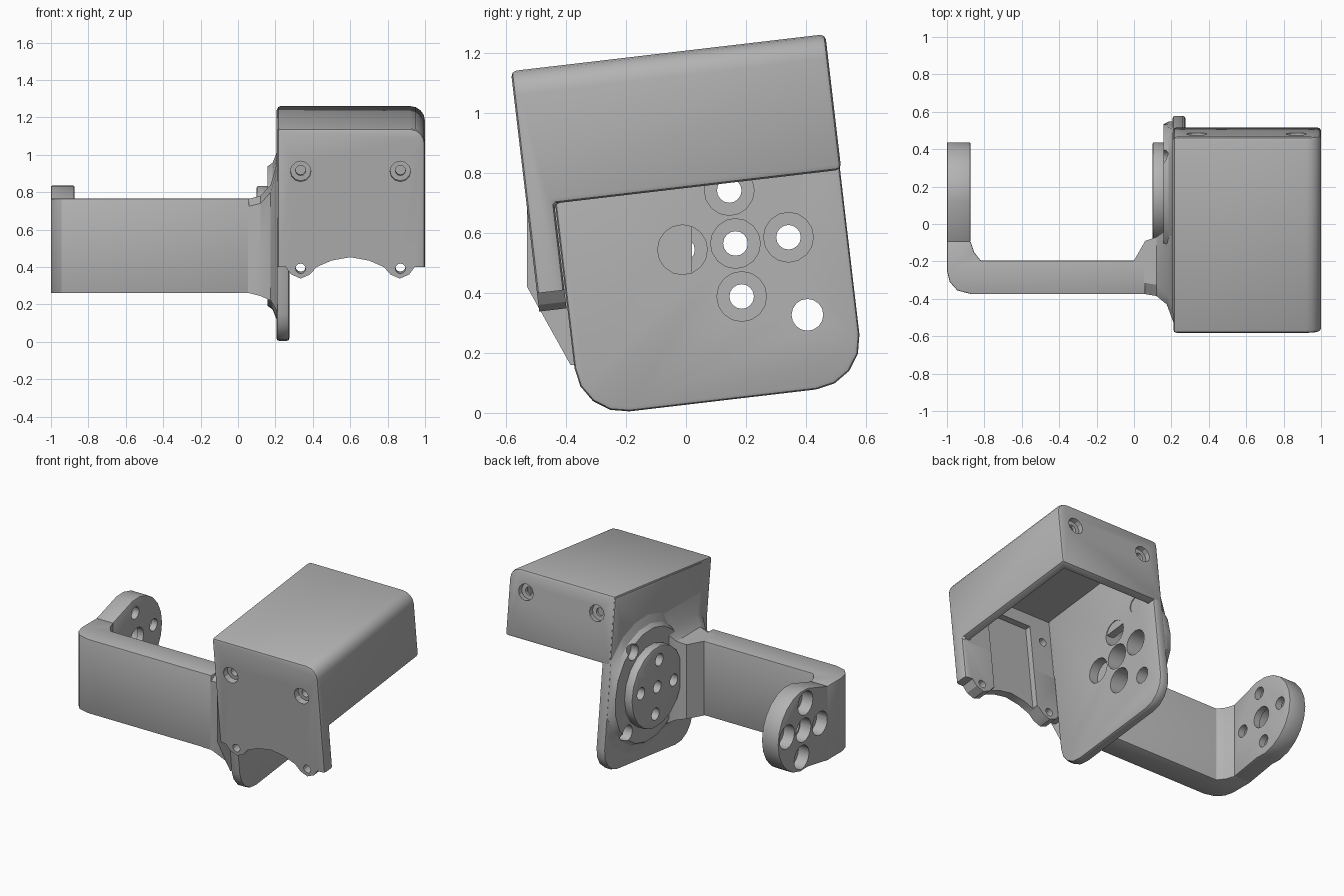
import bpy, bmesh
from math import radians, sin, cos
from mathutils import Matrix, Vector

cube = bpy.data.objects.get("Cube")
if cube:
    bpy.data.objects.remove(cube, do_unlink=True)

TILT = Matrix.Rotation(radians(6.7), 4, 'X')
HUB = Vector((0.165, 0.565))          # hub axis, as y and z

grey = bpy.data.materials.new("plain grey")
grey.use_nodes = True
grey.diffuse_color = (0.45, 0.45, 0.45, 1)
grey.node_tree.nodes["Principled BSDF"].inputs["Base Color"].default_value = (0.45, 0.45, 0.45, 1)


def place(axis, h, p):
    return {'x': (h, p[0], p[1]), 'y': (p[0], h, p[1]), 'z': (p[0], p[1], h)}[axis]


def loft(name, rings, tilt=False):
    """Skin a list of equal rings and cap the ends."""
    bm = bmesh.new()
    loops = [[bm.verts.new(p) for p in ring] for ring in rings]
    n = len(loops[0])
    for a, b in zip(loops, loops[1:]):
        for i in range(n):
            j = (i + 1) % n
            bm.faces.new((a[i], a[j], b[j], b[i]))
    bm.faces.new(loops[0][::-1])
    bm.faces.new(loops[-1])
    bmesh.ops.recalc_face_normals(bm, faces=bm.faces)
    if tilt:
        bm.transform(TILT)
    mesh = bpy.data.meshes.new(name)
    bm.to_mesh(mesh)
    bm.free()
    mesh.materials.append(grey)
    obj = bpy.data.objects.new(name, mesh)
    bpy.context.collection.objects.link(obj)
    return obj


def prism(name, pts, axis, a, b, tilt=False):
    return loft(name, [[place(axis, h, p) for p in pts] for h in (a, b)], tilt)


def box(name, x, y, z, tilt=False):
    pts = [(y[0], z[0]), (y[1], z[0]), (y[1], z[1]), (y[0], z[1])]
    return prism(name, pts, 'x', x[0], x[1], tilt)


def arc(c, r, start, end, n):
    angles = [radians(start + (end - start) * i / n) for i in range(n + 1)]
    return [(c[0] + r * cos(t), c[1] + r * sin(t)) for t in angles]


def circle(c, r, n=16):
    return arc(c, r, 0, 360, n)[:-1]


def finish(obj, bevel=0, cutters=()):
    """Bevel, cut and bake the shape, then smooth it with sharp edges kept."""
    if bevel:
        m = obj.modifiers.new("bevel", 'BEVEL')
        m.width, m.segments, m.limit_method = bevel, 2, 'ANGLE'
        m.angle_limit = radians(40)
    for c in cutters:
        m = obj.modifiers.new("cut", 'BOOLEAN')
        m.operation, m.solver, m.object = 'DIFFERENCE', 'EXACT', c
        c.hide_render = True
    bpy.context.view_layer.update()
    graph = bpy.context.evaluated_depsgraph_get()
    baked = bpy.data.meshes.new_from_object(obj.evaluated_get(graph))
    obj.modifiers.clear()
    obj.data = baked
    baked.shade_smooth()
    baked.set_sharp_from_angle(angle=radians(28))


# Housing: L-shaped side profile, hollowed from below
outline = [(-.447, .3), (-.447, 1.2), (.609, 1.2), (.609, .745), (-.355, .745), (-.355, .3)]
housing = prism("housing", outline, 'x', .21, 1.0, True)
bm = bmesh.new()
bm.from_mesh(housing.data)
bm.transform(TILT.inverted())
corner = [e for e in bm.edges if all(v.co.x > .99 and v.co.z > 1.19 for v in e.verts)]
bmesh.ops.bevel(bm, geom=corner, offset=.08, segments=4, profile=.5, affect='EDGES')
bm.transform(TILT)
bm.to_mesh(housing.data)
bm.free()

# Scalloped lower edge of the front wall
half = [(.21, .455), (.255, .455), (.285, .415), (.335, .393), (.385, .415), (.42, .455), (.5, .49), (.6, .508)]
edge = half + [(1.2 - x, v) for x, v in half[-2::-1]] + [(1.1, .445)]
cuts = [prism("edge_cutter", [(.1, .455)] + edge + [(1.1, .1), (.1, .1)], 'y', -.6, -.3, True),
        box("cavity_cutter", (.27, .945), (-.355, .555), (.6, 1.14), True),
        box("recess_cutter", (.43, .77), (-.395, -.3), (.2, 1.05), True)]
for x in (.335, .868):
    for v, y0, y1, s0, s1 in ((.97, -.6, -.3, -.6, -.405), (1.06, .5, .7, .575, .7)):
        cuts.append(prism("screw_cutter", circle((x, v), .027, 12), 'y', y0, y1, True))
        cuts.append(prism("screw_head_cutter", circle((x, v), .055, 12), 'y', s0, s1, True))
    cuts.append(prism("low_screw_cutter", circle((x, .447), .027, 12), 'y', -.6, -.3, True))
finish(housing, .018, cuts)

# Hub hole pattern, shared by the mounting plate and the arm
spots = [HUB] + [HUB + Vector((.178 * cos(t), .178 * sin(t)))
                 for t in (radians(6.7 + 90 * i) for i in range(4))]
hub_cuts, arm_cuts = [], []
for i, s in enumerate(spots):
    hub_cuts.append(prism("hub_hole", circle(s, .041), 'x', 0, .4))
    hub_cuts.append(prism("hub_recess", circle(s, .083), 'x', .15, .4))
    arm_cuts.append(prism("arm_hole", circle(s, .041 if i else .07), 'x', -1.1, -.8))
    arm_cuts.append(prism("arm_recess", circle(s, .08), 'x', -1.1, -.92))
side_cuts = [prism("side_hole", circle(p, .053), 'x', 0, .4) for p in ((.405, .327), (.343, .852))]

# Mounting plate with rounded lower corners
plate_pts = [(.605, 1.19), (-.352, 1.19)] + arc((-.187, .192), .165, 180, 270, 4) \
    + arc((.44, .192), .165, 270, 360, 4)
plate = prism("mounting_plate", plate_pts, 'x', .206, .275, True)
finish(plate, .014, hub_cuts + side_cuts)

# Raised sloping pad and round hub on the arm side of the plate
pad_centre = (.23, .542)


def pad_ring(x, r):
    return [(x, min(u, .6), max(v, .04)) for u, v in circle(pad_centre, r, 20)]


pad = loft("hub_pad", [pad_ring(.157, .375), pad_ring(.185, .395), pad_ring(.215, .47)], True)
finish(pad, 0, hub_cuts + side_cuts)
hub = prism("hub_disc", circle(HUB, .272, 18), 'x', .1, .17)
finish(hub, .008, hub_cuts)

# Arm: bar with a rounded elbow
bar_pts = [(-1, -.09), (-1, -.25), (-.985, -.31), (-.945, -.355), (-.87, -.375), (.06, -.375),
           (.06, -.195), (-.82, -.195), (-.855, -.15), (-.875, -.09)]
bar = prism("arm_bar", bar_pts, 'z', .26, .765)
finish(bar, .006)

# Arm end: tapered lug with a round tip
lug_pts = [(-.095, .765), (-.095, .26)] + arc(HUB, .272, -100, 100, 12)
lug = prism("arm_lug", lug_pts, 'x', -1, -.875)
finish(lug, .006, arm_cuts)

# Flared root joining the arm to the housing
root_rings = []
for x, front, back, low, high in ((0, -.375, -.195, .26, .765), (.06, -.375, -.09, .26, .765),
                                  (.12, -.385, -.07, .245, .78), (.175, -.43, -.03, .22, .84),
                                  (.212, -.53, .02, .16, .97)):
    root_rings.append([(x, max(front, -.385), low), (x, front, max(low + .1, .42)),
                       (x, front, high - .04), (x, front + .06, high),
                       (x, back, high), (x, back, low)])
root = loft("arm_root", root_rings)
finish(root)

# Remove the cutting helpers
for obj in list(bpy.data.objects):
    if obj.name.split(".")[0] in {c.name.split(".")[0] for c in cuts + hub_cuts + arm_cuts + side_cuts}:
        obj.hide_render = True
        obj.hide_set(True)
